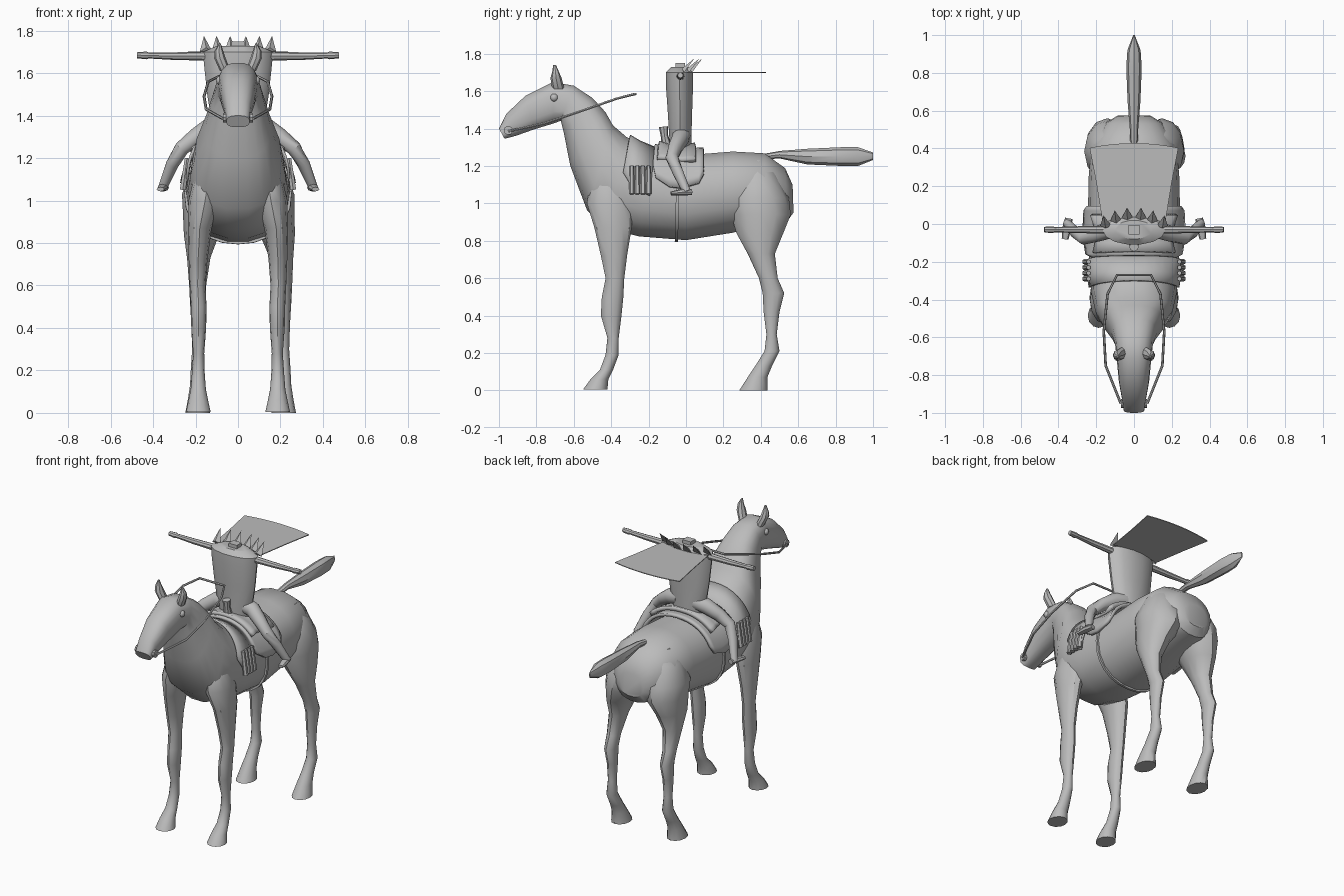
import bpy, bmesh, math
from mathutils import Vector

if "Cube" in bpy.data.objects:
    bpy.data.objects.remove(bpy.data.objects["Cube"])

grey = bpy.data.materials.new("plain grey")
grey.diffuse_color = (0.5, 0.5, 0.5, 1)
grey.use_nodes = True
grey.node_tree.nodes["Principled BSDF"].inputs["Base Color"].default_value = grey.diffuse_color


def finish(name, bm, thickness=0):
    bmesh.ops.recalc_face_normals(bm, faces=bm.faces)
    me = bpy.data.meshes.new(name)
    bm.to_mesh(me)
    bm.free()
    me.materials.append(grey)
    ob = bpy.data.objects.new(name, me)
    bpy.context.collection.objects.link(ob)
    if thickness:
        m = ob.modifiers.new("thickness", 'SOLIDIFY')
        m.thickness, m.offset = thickness, 0
    return ob


def loft(name, rings, closed=True, thickness=0):
    """Skin a list of point rings; closed rings are capped at both ends."""
    bm = bmesh.new()
    vs = [[bm.verts.new(p) for p in r] for r in rings]
    n = len(vs[0])
    for a, b in zip(vs, vs[1:]):
        for i in range(n if closed else n - 1):
            j = (i + 1) % n
            bm.faces.new((a[i], a[j], b[j], b[i]))
    if closed:
        bm.faces.new(vs[0])
        bm.faces.new(vs[-1])
    return finish(name, bm, thickness)


def limb(name, stations, side=1, n=12):
    """Horizontal oval rings: x, y front, y back, z, half width."""
    rings = []
    for x, y0, y1, z, w in stations:
        rings.append([(side * (x + w * math.cos(a)), (y0 + y1) / 2 + (y1 - y0) / 2 * math.sin(a), z)
                      for a in (2 * math.pi * i / n for i in range(n))])
    return loft(name, rings)


def tube(name, path, radii, n=8, side=1):
    """Round tube along a path; radii may be (across, up) pairs."""
    pts = [Vector((side * p[0], p[1], p[2])) for p in path]
    rings = []
    for i, p in enumerate(pts):
        d = (pts[min(i + 1, len(pts) - 1)] - pts[max(i - 1, 0)]).normalized()
        u = d.cross(Vector((0, 0, 1)))
        u = u.normalized() if u.length > 0.01 else Vector((1, 0, 0))
        v = u.cross(d)
        r = radii[i] if isinstance(radii, list) else radii
        ru, rv = r if isinstance(r, tuple) else (r, r)
        rings.append([p + u * ru * math.cos(a) + v * rv * math.sin(a)
                      for a in (2 * math.pi * k / n for k in range(n))])
    return loft(name, rings)


def block(name, center, size):
    bm = bmesh.new()
    bmesh.ops.create_cube(bm, size=1)
    for v in bm.verts:
        v.co = Vector(center) + Vector(v.co[k] * size[k] for k in range(3))
    return finish(name, bm)


# Horse trunk, neck and head: top y z, bottom y z, half width
BODY = [(.57, 1.10, .575, .95, .09), (.53, 1.19, .54, .90, .15), (.42, 1.27, .42, .88, .225),
        (.25, 1.28, .25, .84, .24), (0, 1.26, 0, .80, .245), (-.2, 1.29, -.25, .82, .235),
        (-.32, 1.36, -.42, .86, .225), (-.39, 1.42, -.53, .96, .205), (-.43, 1.49, -.62, 1.2, .155),
        (-.50, 1.565, -.655, 1.38, .12), (-.60, 1.63, -.67, 1.44, .10), (-.71, 1.65, -.71, 1.425, .092),
        (-.86, 1.575, -.81, 1.395, .08), (-.96, 1.48, -.91, 1.36, .062), (-1, 1.40, -.97, 1.345, .055)]


def body_point(t, a, off=0.0):
    """Point on the body at ring position t and angle a (90 degrees is the top)."""
    i = min(int(t), len(BODY) - 2)
    ty, tz, by, bz, w = (p + (q - p) * (t - i) for p, q in zip(BODY[i], BODY[i + 1]))
    power = .9 if t < 6.5 else .78
    c, s = (math.copysign(abs(k) ** power, k) for k in (math.cos(a), math.sin(a)))
    mid, half = Vector((0, (ty + by) / 2, (tz + bz) / 2)), Vector((0, (ty - by) / 2, (tz - bz) / 2))
    return mid + half * s * (1 + off / half.length) + Vector(((w + off) * c, 0, 0))


def drape(name, stations, thickness):
    """Cloth lying over the body: ring position, lower angle, offset."""
    rings = []
    for t, low, off in stations:
        rings.append([body_point(t, math.radians(low + (180 - 2 * low) * k / 16), off) for k in range(17)])
    return loft(name, rings, False, thickness)


loft("horse_body", [[body_point(t, 2 * math.pi * k / 18) for k in range(18)] for t in range(len(BODY))])

# Horse legs, ears, eyes and bit; the right hind leg stands further in
FRONT_LEG = [(.11, -.44, -.34, 1.22, .04), (.135, -.51, -.31, 1.12, .07), (.155, -.53, -.28, 1.0, .078),
             (.18, -.49, -.29, .87, .056), (.188, -.455, -.315, .72, .044), (.19, -.43, -.33, .6, .037),
             (.185, -.45, -.335, .5, .037), (.185, -.455, -.345, .4, .035), (.185, -.42, -.36, .28, .026),
             (.187, -.43, -.36, .19, .03), (.187, -.46, -.39, .11, .036), (.187, -.51, -.415, .06, .046),
             (.187, -.55, -.42, .005, .058)]
HIND_LEG = [(.10, .33, .44, 1.23, .05), (.12, .27, .49, 1.15, .10), (.13, .22, .55, 1.03, .135),
            (.148, .24, .56, .94, .118), (.185, .27, .52, .84, .083), (.205, .33, .475, .73, .055),
            (.215, .39, .49, .6, .04), (.215, .41, .525, .52, .036), (.215, .415, .50, .42, .03),
            (.215, .43, .485, .3, .026), (.215, .42, .50, .21, .032), (.215, .37, .46, .13, .036),
            (.215, .33, .435, .07, .045), (.215, .285, .435, 0, .058)]
for s, tag in ((1, "left"), (-1, "right")):
    limb("front_leg_" + tag, FRONT_LEG, s)
    shift = .025 if s < 0 else 0
    limb("hind_leg_" + tag, [(x - shift * min(1, max(0, (1.05 - z) / .4)), y0, y1, z, w)
                             for x, y0, y1, z, w in HIND_LEG], s)
    limb("ear_" + tag, [(.06, -.715, -.65, 1.61, .025), (.085, -.725, -.665, 1.67, .027),
                        (.09, -.715, -.68, 1.705, .02), (.085, -.71, -.695, 1.74, .004)], s, 8)
    bm = bmesh.new()
    bmesh.ops.create_uvsphere(bm, u_segments=10, v_segments=6, radius=.022)
    bmesh.ops.translate(bm, verts=bm.verts, vec=(s * .083, -.705, 1.565))
    finish("eye_" + tag, bm)
    tube("bit_" + tag, [(.04, -.95, 1.39), (.07, -.95, 1.39)], .024, 10, s)

# Tail, flattened sideways and held straight back
tube("tail", [(0, .42, 1.25), (0, .5, 1.26), (0, .65, 1.25), (0, .83, 1.25), (0, .92, 1.25), (0, 1, 1.252)],
     [(.02, .015), (.022, .02), (.034, .042), (.041, .05), (.035, .05), (.004, .02)])

# Reins in one loop from both sides of the mouth
half = [(.07, -.95, 1.385), (.15, -.75, 1.43), (.16, -.57, 1.49), (.14, -.37, 1.56), (.09, -.27, 1.585)]
tube("reins", half + [(-x, y, z) for x, y, z in reversed(half)], .007, 6)

# Saddle, shoulder blanket and girth
drape("saddle_flaps", [(4.85, 35, .022), (4.75, 18, .022), (4.4, 9, .022), (4.1, 9, .022),
                       (3.72, 14, .022), (3.62, 25, .022)], .02)
drape("saddle_seat", [(4.75, 42, .04), (4.5, 45, .032), (4.1, 45, .032), (3.8, 42, .05)], .025)
drape("shoulder_blanket", [(5.85, 12, .012), (5.4, 0, .012), (4.85, -2, .012)], .012)
loft("girth", [[body_point(t, 2 * math.pi * k / 24, .01) for k in range(24)] for t in (4.17, 4.24)])
tube("saddle_horn", [(0, -.10, 1.29), (0, -.115, 1.36), (0, -.12, 1.41)], [.03, .02, .025])
for s in (1, -1):
    for i in range(4):
        y = -.29 + i * .03
        tube("fringe", [(.24, y, 1.20), (.26, y, 1.05)], [.012, .016], 6, s)

# Rider torso: pointed oval sections, z, half width, y front, y back
TORSO = [(1.26, .09, -.09, .03), (1.34, .12, -.09, .03), (1.5, .145, -.10, .035),
         (1.64, .16, -.11, .04), (1.70, .165, -.11, .04), (1.728, .10, -.08, .02)]
rings = []
for z, w, y0, y1 in TORSO:
    rings.append([(w * math.cos(a), (y0 + y1) / 2 + (y1 - y0) / 2 * math.sin(a), z)
                  for a in (2 * math.pi * k / 14 for k in range(14))])
loft("rider_torso", rings)
block("rider_neck", (0, -.03, 1.735), (.06, .05, .03))

# Rider arms, legs and feet
for s, tag in ((1, "left"), (-1, "right")):
    tube("rider_arm_" + tag, [(.12, -.03, 1.68), (.2, -.03, 1.68), (.3, -.03, 1.68), (.42, -.03, 1.683),
                              (.43, -.03, 1.683), (.475, -.03, 1.685)], [.022, .02, .018, .014, .018, .015], 8, s)
    tube("rider_leg_" + tag, [(.06, -.025, 1.36), (.13, -.03, 1.345), (.2, -.055, 1.30), (.265, -.075, 1.245),
                              (.31, -.045, 1.17), (.355, .005, 1.06)], [.05, .047, .04, .035, .03, .022], 12, s)
    tube("rider_foot_" + tag, [(.345, .03, 1.06), (.355, -.02, 1.06), (.365, -.08, 1.053)],
         [(.02, .016), (.024, .018), (.018, .01)], 8, s)

# Collar of spikes around the back of the shoulders
bm = bmesh.new()
for x in (-.15, -.095, -.035, .035, .095, .15):
    y = .035 - 2 * x * x
    tip = bm.verts.new((x * 1.07, y + .055, 1.775))
    base = [bm.verts.new(p) for p in ((x - .03, y, 1.70), (x + .03, y, 1.70), (x, y - .012, 1.72))]
    bm.faces.new(base)
    for k in range(3):
        bm.faces.new((base[k], base[(k + 1) % 3], tip))
finish("collar_spikes", bm)

# Cape streaming straight back with a bowed hem
rings = []
for k in range(9):
    u = k / 4 - 1
    rings.append([(u * .165, .035 - .03 * u * u, 1.70), (u * .2, .22, 1.70), (u * .235, .428 - .025 * u * u, 1.70)])
cape = loft("cape", rings, False, .005)

# Smooth shading with sharp edges kept, flat on the cape
bpy.ops.object.select_all(action='SELECT')
cape.select_set(False)
bpy.context.view_layer.objects.active = bpy.context.selected_objects[0]
bpy.ops.object.shade_smooth_by_angle(angle=math.radians(35))
